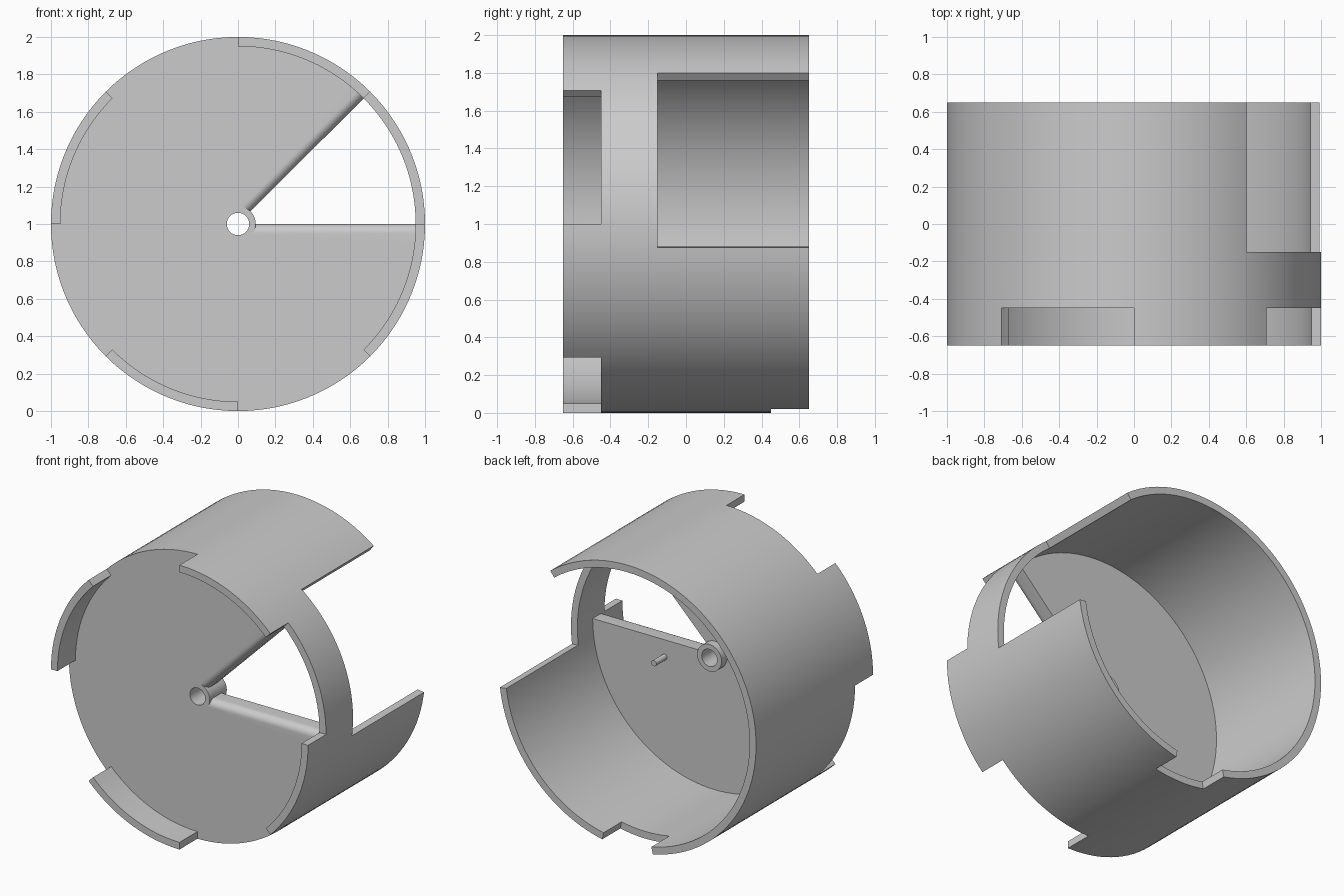
import bpy, bmesh
from math import radians, degrees, sin, cos, asin, pi

cube = bpy.data.objects.get("Cube")
if cube:
    bpy.data.objects.remove(cube)

grey = bpy.data.materials.new("plain grey")
grey.use_nodes = True
COLOUR = (0.6, 0.6, 0.6, 1)
grey.diffuse_color = COLOUR
grey.node_tree.nodes["Principled BSDF"].inputs["Base Color"].default_value = COLOUR


def polar(r, deg, y):
    """Point around the drum axis, which runs along y at z = 1."""
    return (r * cos(radians(deg)), y, 1 + r * sin(radians(deg)))


def finish(name, bm):
    bmesh.ops.remove_doubles(bm, verts=bm.verts, dist=1e-5)
    bmesh.ops.recalc_face_normals(bm, faces=bm.faces)
    mesh = bpy.data.meshes.new(name)
    bm.to_mesh(mesh)
    bm.free()
    mesh.materials.append(grey)
    ob = bpy.data.objects.new(name, mesh)
    bpy.context.collection.objects.link(ob)
    bpy.ops.object.select_all(action='DESELECT')
    ob.select_set(True)
    bpy.context.view_layer.objects.active = ob
    bpy.ops.object.shade_smooth_by_angle(angle=radians(30))
    return ob


def ring(name, r0, r1, ys, cuts, step, solid):
    """Thick tube on a grid of angles and depths, keeping the cells where solid() holds."""
    angs = sorted(set(range(0, 360, step)) | set(cuts))
    n, m = len(angs), len(ys) - 1

    def filled(i, j):
        if j < 0 or j >= m:
            return False
        a0, a1 = angs[i % n], angs[(i + 1) % n]
        return solid((a0 + (a1 if a1 > a0 else a1 + 360)) / 2, (ys[j] + ys[j + 1]) / 2)

    bm = bmesh.new()

    def quad(*pts):
        bm.faces.new([bm.verts.new(polar(*p)) for p in pts])

    for i in range(n):
        a, b = angs[i], angs[(i + 1) % n]
        for j in range(m):
            if not filled(i, j):
                continue
            y, w = ys[j], ys[j + 1]
            for r in (r0, r1):
                quad((r, a, y), (r, b, y), (r, b, w), (r, a, w))
            for di, ang in ((-1, a), (1, b)):
                if not filled(i + di, j):
                    quad((r0, ang, y), (r1, ang, y), (r1, ang, w), (r0, ang, w))
            for dj, dep in ((-1, y), (1, w)):
                if not filled(i, j + dj):
                    quad((r0, a, dep), (r1, a, dep), (r1, b, dep), (r0, b, dep))
    return finish(name, bm)


# Drum wall: four front tabs, a side window open to the back, a bottom notch
WINDOW = (352.8, 53.1)
NOTCH = (258.7, 281.3)


def wall_solid(a, y):
    if y < -0.45:
        return int(a // 45) % 2 == 1
    if y > -0.15 and (a > WINDOW[0] or a < WINDOW[1]):
        return False
    return not (y > 0.45 and NOTCH[0] < a < NOTCH[1])


ring("drum_wall", 0.95, 1.0, (-0.65, -0.45, -0.15, 0.45, 0.65), WINDOW + NOTCH, 3, wall_solid)

# Hub tube around the centre hole
ring("hub", 0.06, 0.095, (-0.45, -0.26), (), 10, lambda a, y: True)

# Divider disc with an open sector whose front edges are rounded
FRONT, BACK, ROUND, N = -0.45, -0.32, 0.05, 105
layers = [(BACK, 0)]
for k in range(9):
    t = k / 8 * pi / 2
    layers.append((FRONT + ROUND * (1 - sin(t)), ROUND * (1 - cos(t))))

bm = bmesh.new()
loops = []
for y, inset in layers:
    loop = []
    for r, order in ((0.951, range(N + 1)), (0.093, range(N, -1, -1))):
        shift = degrees(asin(inset / r))
        start, end = 45 + shift, 360 - shift
        loop += [bm.verts.new(polar(r, start + (end - start) * i / N, y)) for i in order]
    loops.append(loop)
size = len(loops[0])
for low, high in zip(loops, loops[1:]):
    for i in range(size):
        k = (i + 1) % size
        bm.faces.new((low[i], low[k], high[k], high[i]))
for cap in (loops[0], loops[-1]):
    for i in range(N):
        bm.faces.new((cap[i], cap[i + 1], cap[size - 2 - i], cap[size - 1 - i]))
finish("divider_disc", bm)

# Small peg on the back of the disc
bm = bmesh.new()
bmesh.ops.create_cone(bm, cap_ends=True, segments=20, radius1=0.02, radius2=0.02, depth=0.14)
peg = finish("peg", bm)
peg.rotation_euler.x = pi / 2
peg.location = (0.39, BACK + 0.05, 0.88)
